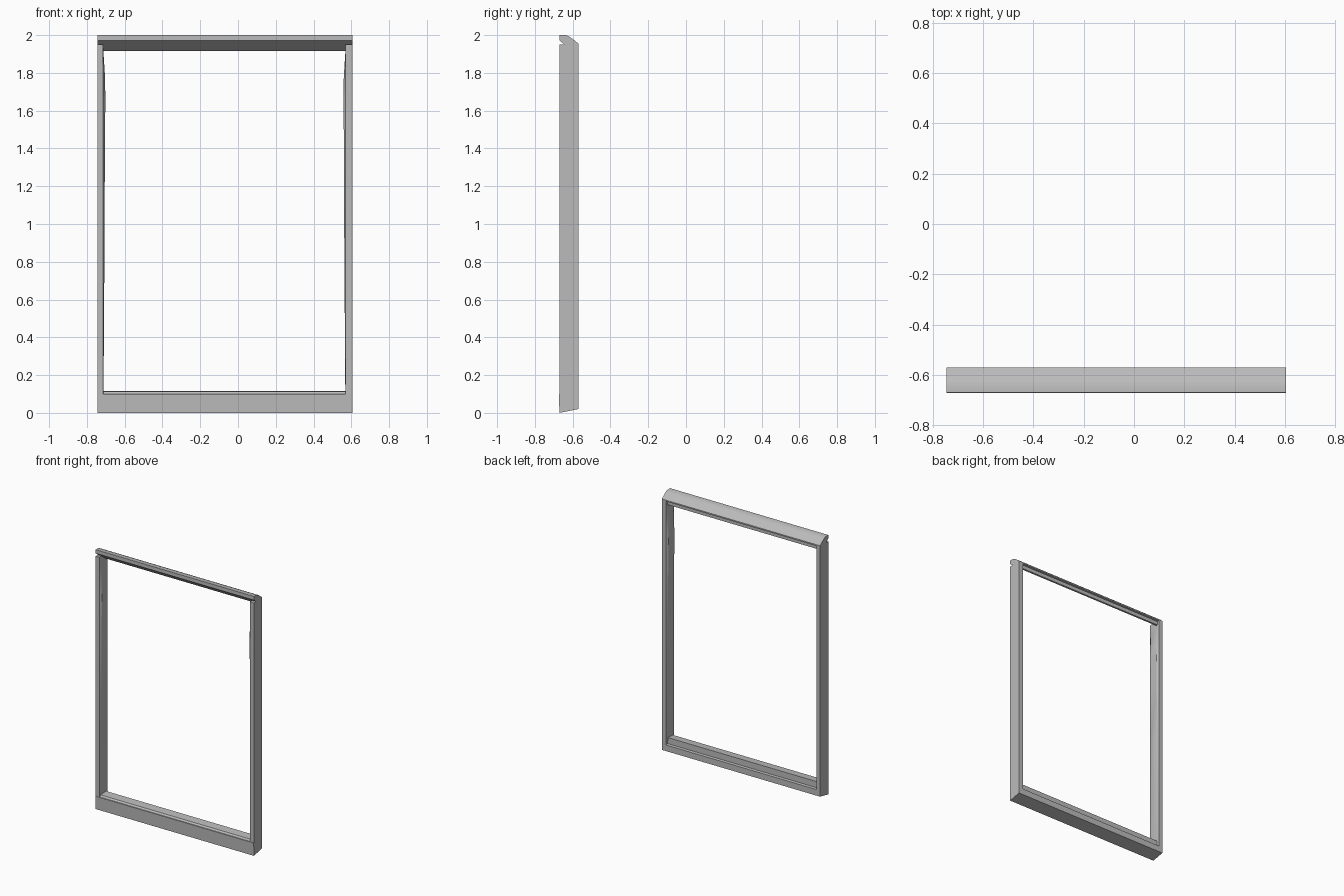
import bpy
import bmesh

cube = bpy.data.objects.get("Cube")
if cube:
    bpy.data.objects.remove(cube, do_unlink=True)

X_RIGHT, X_LEFT = -0.745, 0.605
FRONT, BACK = -0.67, -0.57

grey = bpy.data.materials.new("frame_grey")
grey.use_nodes = True
colour = (0.5, 0.5, 0.5, 1)
grey.diffuse_color = colour
grey.node_tree.nodes["Principled BSDF"].inputs["Base Color"].default_value = colour


def loft(name, rings):
    """Join matching closed sections into a capped solid."""
    bm = bmesh.new()
    loops = [[bm.verts.new(p) for p in ring] for ring in rings]
    count = len(loops[0])
    for a, b in zip(loops, loops[1:]):
        for i in range(count):
            j = (i + 1) % count
            bm.faces.new((a[i], a[j], b[j], b[i]))
    bm.faces.new(loops[0])
    bm.faces.new(loops[-1])
    bmesh.ops.recalc_face_normals(bm, faces=bm.faces)
    mesh = bpy.data.meshes.new(name)
    bm.to_mesh(mesh)
    bm.free()
    mesh.materials.append(grey)
    obj = bpy.data.objects.new(name, mesh)
    bpy.context.collection.objects.link(obj)
    bpy.ops.object.select_all(action='DESELECT')
    obj.select_set(True)
    bpy.context.view_layer.objects.active = obj
    bpy.ops.object.shade_smooth_by_angle(angle=0.5)


def rail(name, profile):
    """Extrude a (y, z) profile across the full width."""
    loft(name, [[(x, y, z) for y, z in profile] for x in (X_RIGHT, X_LEFT)])


# Top rail: rounded back shoulder, stepped back and sloping underside
rail("top_rail", [(FRONT, 1.972), (FRONT, 2.0), (-0.635, 2.0), (-0.615, 1.99),
                  (-0.59, 1.972), (BACK, 1.955), (BACK, 1.945),
                  (-0.585, 1.943), (-0.585, 1.915), (-0.60, 1.915)])

# Bottom rail: slanted base, sill rising to a lip, step at the back
rail("bottom_rail", [(FRONT, 0), (BACK, 0.02), (BACK, 0.067), (-0.59, 0.07),
                     (-0.59, 0.117), (-0.655, 0.112), (-0.665, 0.1),
                     (-0.673, 0.1)])

# Side posts: straight outside, inner faces that swell slightly with height
swell = [(0.05, 0.0), (0.12, 0.002), (0.55, 0.005), (1.0, 0.008),
         (1.4, 0.009), (1.66, 0.012), (1.78, 0.010), (1.92, 0.001), (1.95, 0.0)]
for name, outer, inward, width in (("right_post", X_RIGHT, 1, 0.031),
                                   ("left_post", X_LEFT, -1, 0.035)):
    rings = []
    for z, bulge in swell:
        edge = outer + inward * width
        inner = edge + inward * bulge
        rings.append([(outer, FRONT, z), (edge, FRONT, z), (inner, -0.655, z),
                      (inner, -0.585, z), (edge, BACK, z), (outer, BACK, z)])
    loft(name, rings)
